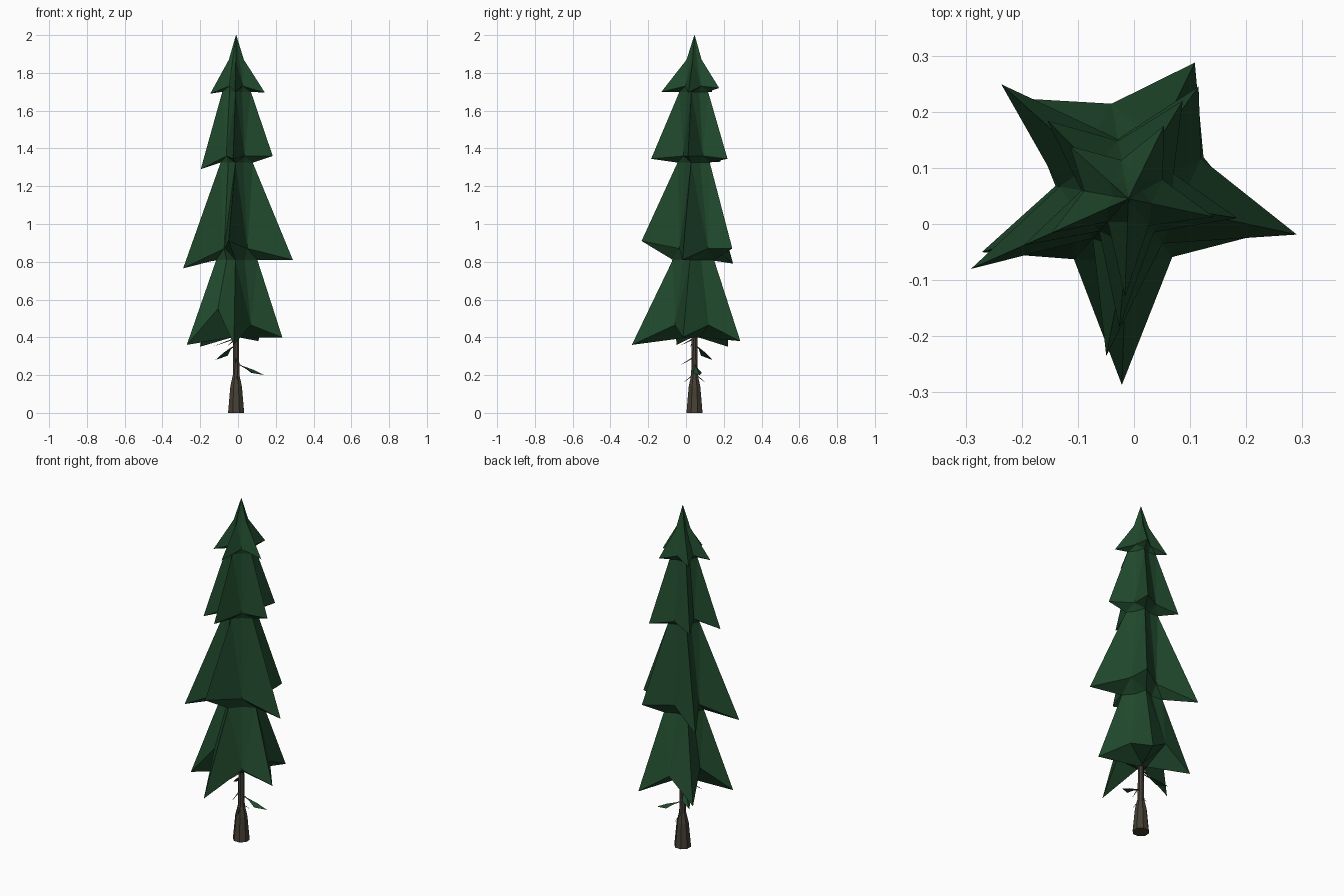
import bpy
import bmesh
import math
from mathutils import Vector

if "Cube" in bpy.data.objects:
    bpy.data.objects.remove(bpy.data.objects["Cube"])

CX, CY = -0.01, 0.045           # trunk axis


def material(name, rgb):
    m = bpy.data.materials.new(name)
    m.diffuse_color = (*rgb, 1)
    m.use_nodes = True
    m.node_tree.nodes["Principled BSDF"].inputs["Base Color"].default_value = m.diffuse_color
    return m


GREEN = material("pine green", (0.0145, 0.066, 0.0255))
BROWN = material("bark brown", (0.060, 0.049, 0.034))


def finish(bm, name, mat):
    bmesh.ops.recalc_face_normals(bm, faces=bm.faces[:])
    me = bpy.data.meshes.new(name)
    bm.to_mesh(me)
    bm.free()
    me.materials.append(mat)
    ob = bpy.data.objects.new(name, me)
    bpy.context.collection.objects.link(ob)
    return ob


def loft(name, rings, mat):
    """Bridge rings of equal size with flat faces and cap both ends."""
    bm = bmesh.new()
    vs = [[bm.verts.new(p) for p in r] for r in rings]
    n = len(vs[0])
    for a, b in zip(vs, vs[1:]):
        for i in range(n):
            j = (i + 1) % n
            bm.faces.new((a[i], a[j], b[j], b[i]))
    bm.faces.new(vs[0])
    bm.faces.new(vs[-1])
    bmesh.ops.triangulate(bm, faces=[f for f in bm.faces if len(f.verts) == 4])
    return finish(bm, name, mat)


def polar(deg, r, z):
    a = math.radians(deg)
    return (CX + r * math.cos(a), CY + r * math.sin(a), z)


# directions of the five boughs and of the notches between them
TIPS = [64, 138, 204, 268, 348]
NOTCHES = [100, 170, 228, 307, 389]


def star(tip_r, tip_z, notch_r, notch_z, tips=TIPS):
    ring = []
    for i in range(5):
        ring.append(polar(tips[i], tip_r[i], tip_z[i]))
        ring.append(polar(NOTCHES[i], notch_r[i], notch_z[i]))
    return ring


def even(r, notch, z):
    return star([r] * 5, [z] * 5, [notch] * 5, [z] * 5)


# foliage: four star-shaped skirts, from the tip down
foliage = [
    even(0.001, 0.001, 2.0),
    even(0.042, 0.027, 1.87),
    star([0.145, 0.140, 0.150, 0.175, 0.156], [1.72, 1.70, 1.69, 1.70, 1.695],
         [0.070, 0.080, 0.055, 0.060, 0.070], [1.73] * 5),
    even(0.080, 0.052, 1.70),
    star([0.200, 0.200, 0.205, 0.230, 0.197], [1.345, 1.33, 1.29, 1.345, 1.36],
         [0.105, 0.085, 0.078, 0.075, 0.092], [1.36] * 5, [61, 136, 204, 266, 350]),
    even(0.090, 0.062, 1.325),
    star([0.236, 0.305, 0.307, 0.283, 0.307], [0.87, 0.79, 0.765, 0.91, 0.81],
         [0.108, 0.125, 0.095, 0.100, 0.148], [0.87] * 5, [58, 138, 204, 262, 348]),
    even(0.115, 0.075, 0.81),
    star([0.270, 0.262, 0.278, 0.332, 0.252], [0.38, 0.35, 0.36, 0.36, 0.40],
         [0.172, 0.132, 0.145, 0.130, 0.153], [0.48, 0.50, 0.55, 0.465, 0.465],
         [64, 137, 200, 268, 346]),
    even(0.030, 0.025, 0.40),
]
loft("foliage", foliage, GREEN)

# trunk with flared foot
trunk = [[polar(45 * i + 22, r, z) for i in range(8)]
         for z, r in [(0, 0.046), (0.14, 0.033), (0.20, 0.019), (0.45, 0.015)]]
loft("trunk", trunk, BROWN)


def twig(name, base, tip, width, thick, mat, belly=0.5, sag=0.0):
    """Slender double-pointed sliver between two points."""
    a, b = Vector(base), Vector(tip)
    d = b - a
    side = d.cross(Vector((0, 0, 1))).normalized()
    up = side.cross(d).normalized()
    m = a + d * belly - up * sag
    bm = bmesh.new()
    mid = [bm.verts.new(m + side * width), bm.verts.new(m - side * width),
           bm.verts.new(m + up * thick)]
    ends = [bm.verts.new(a), bm.verts.new(b)]
    for e in ends:
        for i in range(3):
            bm.faces.new((e, mid[i], mid[(i + 1) % 3]))
    finish(bm, name, mat)


# bare twigs on the lower trunk
for k, (deg, r, z0, z1) in enumerate([(265, 0.08, 0.29, 0.25), (285, 0.06, 0.20, 0.16),
                                      (80, 0.065, 0.20, 0.155), (190, 0.13, 0.39, 0.35),
                                      (240, 0.09, 0.39, 0.355)]):
    twig(f"twig_{k}", polar(deg, 0.005, z0), polar(deg, r, z1), 0.005, 0.006, BROWN, 0.15)

# leafy sprigs with their stems
for k, (deg, r, z0, z1) in enumerate([(10, 0.152, 0.25, 0.20), (139, 0.145, 0.35, 0.28)]):
    zm = z0 + (z1 - z0) * 0.4
    twig(f"sprig_stem_{k}", polar(deg, 0.005, z0 + 0.01), polar(deg, r * 0.5, zm - 0.01),
         0.004, 0.005, BROWN, 0.2)
    twig(f"sprig_{k}", polar(deg, r * 0.2, z0), polar(deg, r, z1), 0.024, 0.018, GREEN,
         0.5, 0.014)
